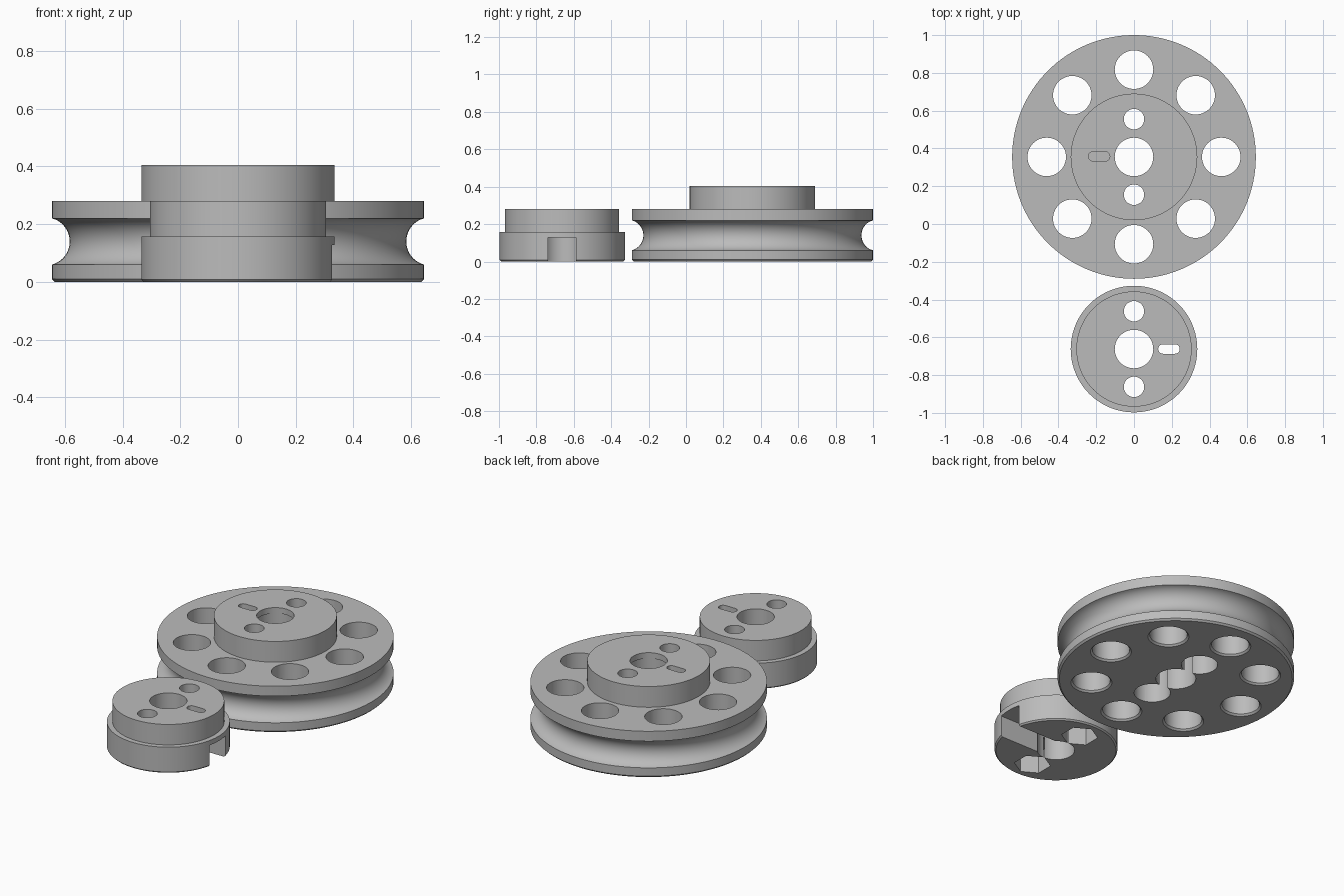
import bpy, bmesh
from math import sin, cos, pi, asin
from mathutils import Matrix, Vector

cube = bpy.data.objects.get("Cube")
if cube:
    bpy.data.objects.remove(cube)

GREY = (0.5, 0.5, 0.5, 1)
grey = bpy.data.materials.new("plain_grey")
grey.use_nodes = True
grey.diffuse_color = GREY
grey.node_tree.nodes["Principled BSDF"].inputs["Base Color"].default_value = GREY


def make_object(name, bm):
    bmesh.ops.recalc_face_normals(bm, faces=bm.faces)
    mesh = bpy.data.meshes.new(name)
    bm.to_mesh(mesh)
    bm.free()
    mesh.materials.append(grey)
    obj = bpy.data.objects.new(name, mesh)
    bpy.context.collection.objects.link(obj)
    return obj


def lathe(name, profile, x, y, sides):
    """Solid of revolution from (radius, z) points, capped at both ends."""
    bm = bmesh.new()
    rings = [[bm.verts.new((x + r * cos(2 * pi * i / sides), y + r * sin(2 * pi * i / sides), z))
              for i in range(sides)] for r, z in profile]
    for low, high in zip(rings, rings[1:]):
        for i in range(sides):
            j = (i + 1) % sides
            bm.faces.new((low[i], low[j], high[j], high[i]))
    bm.faces.new(rings[0])
    bm.faces.new(rings[-1])
    return make_object(name, bm)


def prism(name, points, low, high):
    """Upright prism over a flat outline."""
    bm = bmesh.new()
    face = bm.faces.new([bm.verts.new((px, py, low)) for px, py in points])
    ext = bmesh.ops.extrude_face_region(bm, geom=[face])
    top = [v for v in ext["geom"] if isinstance(v, bmesh.types.BMVert)]
    bmesh.ops.translate(bm, verts=top, vec=(0, 0, high - low))
    return make_object(name, bm)


def slot(x, y, low, high, half=0.032, r=0.025):
    """Rounded slot running along x."""
    pts = []
    for side, start in ((1, -pi / 2), (-1, pi / 2)):
        pts += [(x + side * half + r * cos(start + pi * k / 10),
                 y + r * sin(start + pi * k / 10)) for k in range(11)]
    return prism("slot_cutter", pts, low, high)


def hole(x, y, r, low=-0.1, high=0.6, sides=48):
    return lathe("hole_cutter", [(r, low), (r, high)], x, y, sides)


def carve(obj, cutters):
    bpy.context.view_layer.objects.active = obj
    for cutter in cutters:
        cutter.hide_render = True
        mod = obj.modifiers.new("cut", "BOOLEAN")
        mod.operation = "DIFFERENCE"
        mod.solver = "EXACT"
        mod.object = cutter
        bpy.ops.object.modifier_apply(modifier=mod.name)
        bpy.data.objects.remove(cutter)
    bpy.ops.object.select_all(action="DESELECT")
    obj.select_set(True)
    bpy.ops.object.shade_smooth_by_angle(angle=pi / 6)


BORE, BOLT, BOLT_GAP = 0.102, 0.054, 0.2

# Grooved wheel with a raised hub
WY, WR, HUB = 0.355, 0.645, 0.335
groove_r, groove_x, groove_z = 0.083, WR + 0.021, 0.14
sweep = asin(0.08 / groove_r)
groove = [(groove_x - groove_r * cos(a), groove_z + groove_r * sin(a))
          for a in (-sweep + 2 * sweep * k / 20 for k in range(21))]
wheel = lathe("pulley_wheel",
              [(WR - 0.01, 0), (WR, 0.01), (WR, 0.06)] + groove[1:-1]
              + [(WR, 0.22), (WR, 0.28), (HUB, 0.28), (HUB, 0.405)], 0, WY, 128)

cuts = []
# Ring of lightening holes, eased at the underside
for k in range(8):
    a = k * pi / 4
    cuts.append(lathe("hole_cutter", [(BORE + 0.012, -0.002), (BORE, 0.01), (BORE, 0.5)],
                      0.462 * cos(a), WY + 0.462 * sin(a), 48))
# Bore with a thin lip at the top, bolt holes with counterbores below
cuts += [hole(0, WY, BORE), hole(0, WY, BORE + 0.007, -0.1, 0.37)]
for s in (-1, 1):
    cuts += [hole(0, WY + s * BOLT_GAP, BOLT), hole(0, WY + s * BOLT_GAP, 0.099, -0.1, 0.28)]
cuts.append(slot(-0.185, WY + 0.003, 0.28, 0.5))
carve(wheel, cuts)

# Stepped cap
CY = -0.662
cap = lathe("stepped_cap", [(HUB - 0.008, 0), (HUB, 0.008), (HUB, 0.157),
                            (0.305, 0.157), (0.305, 0.28)], 0, CY, 128)
# Keyway trench, nut pockets, bore, bolt holes and slot
cuts = [prism("keyway_cutter", [(0, CY - 0.075), (0.5, CY - 0.075),
                                (0.5, CY + 0.075), (0, CY + 0.075)], -0.1, 0.128)]
for s in (-1, 1):
    by = CY + s * BOLT_GAP
    hexagon = [(0.1 * sin(k * pi / 3), by + 0.1 * cos(k * pi / 3)) for k in range(6)]
    cuts += [hole(0, by, BOLT), prism("nut_cutter", hexagon, -0.1, 0.13)]
cuts += [hole(0, CY, BORE), slot(0.185, CY, -0.1, 0.5)]
carve(cap, cuts)
